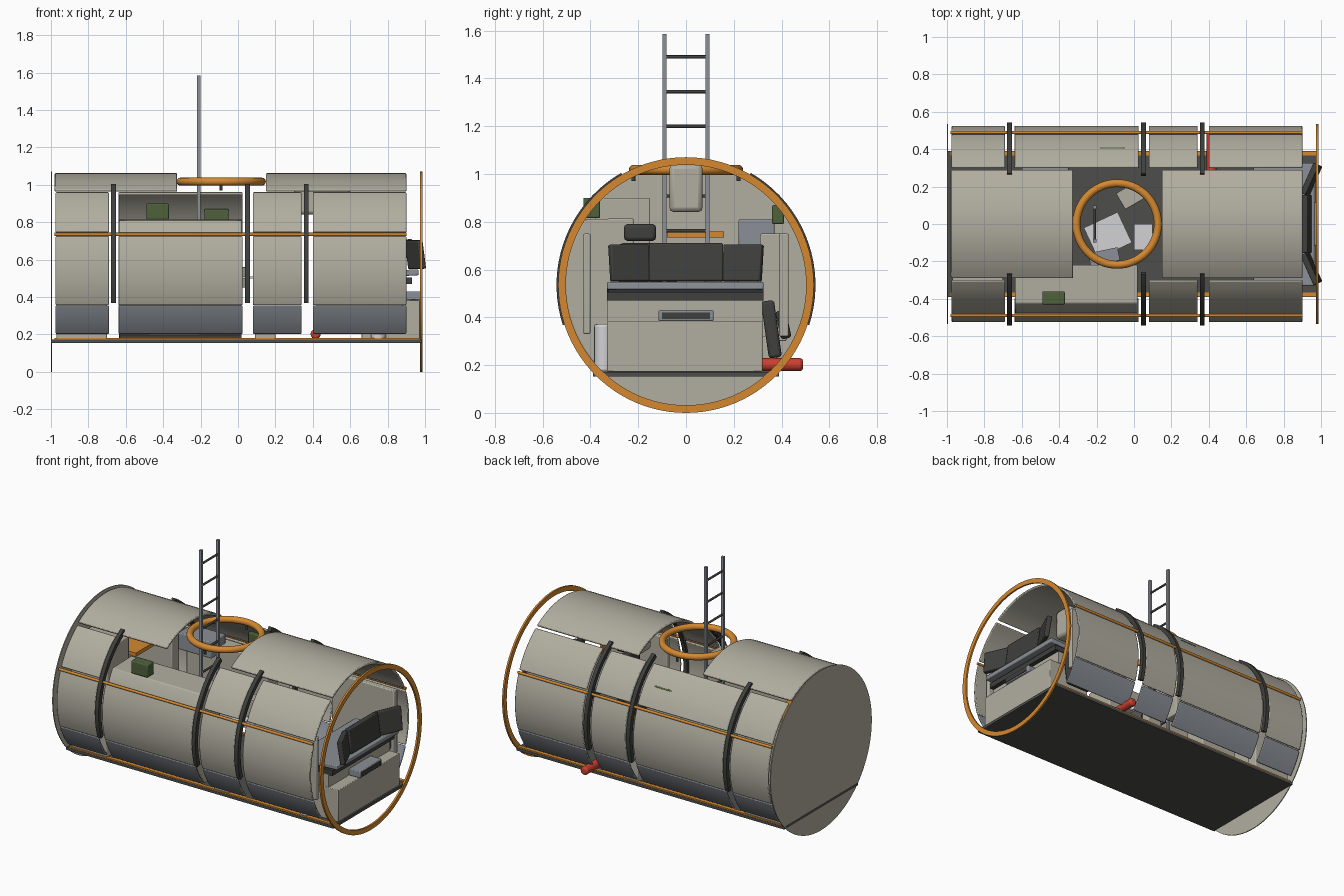
import bpy, bmesh, math
from mathutils import Matrix

if "Cube" in bpy.data.objects:
    bpy.data.objects.remove(bpy.data.objects["Cube"])

ZC = 0.535      # height of the capsule axis
made = []


def material(name, r, g, b):
    m = bpy.data.materials.new(name)
    m.use_nodes = True
    m.diffuse_color = (r, g, b, 1)
    m.node_tree.nodes["Principled BSDF"].inputs["Base Color"].default_value = (r, g, b, 1)
    return m


BEIGE = material("warm beige", 0.44, 0.42, 0.35)
ORANGE = material("orange", 0.66, 0.25, 0.03)
DARK = material("charcoal", 0.05, 0.05, 0.047)
FLOOR = material("floor grey", 0.075, 0.075, 0.07)
BLUE = material("blue grey", 0.26, 0.28, 0.31)
GREEN = material("olive green", 0.08, 0.12, 0.045)
RED = material("red", 0.6, 0.05, 0.03)
PALE = material("pale grey", 0.65, 0.65, 0.67)


def finish(name, bm, mat, bevel=0):
    bmesh.ops.recalc_face_normals(bm, faces=bm.faces)
    me = bpy.data.meshes.new(name)
    bm.to_mesh(me)
    bm.free()
    me.materials.append(mat)
    ob = bpy.data.objects.new(name, me)
    bpy.context.collection.objects.link(ob)
    if bevel:
        mod = ob.modifiers.new("Bevel", 'BEVEL')
        mod.width = bevel
        mod.segments = 2
        mod.limit_method = 'ANGLE'
        mod.angle_limit = math.radians(50)
    made.append(ob)
    return ob


def box(name, mat, x, y, z, bevel=0, rot=(0, 0, 0)):
    """Box from (low, high) pairs, turned about its own centre."""
    bm = bmesh.new()
    bmesh.ops.create_cube(bm, size=1)
    bmesh.ops.scale(bm, vec=(x[1] - x[0], y[1] - y[0], z[1] - z[0]), verts=bm.verts)
    ob = finish(name, bm, mat, bevel)
    ob.location = (sum(x) / 2, sum(y) / 2, sum(z) / 2)
    ob.rotation_euler = [math.radians(a) for a in rot]
    return ob


def rod(name, mat, radius, length, loc, axis='Z', bevel=0, segments=16):
    bm = bmesh.new()
    bmesh.ops.create_cone(bm, cap_ends=True, segments=segments, radius1=radius,
                          radius2=radius, depth=length)
    turn = {'X': Matrix.Rotation(math.pi / 2, 3, 'Y'),
            'Y': Matrix.Rotation(math.pi / 2, 3, 'X'), 'Z': Matrix.Identity(3)}[axis]
    bmesh.ops.rotate(bm, matrix=turn, verts=bm.verts)
    ob = finish(name, bm, mat, bevel)
    ob.location = loc
    return ob


def extrude_x(name, mat, profile, x, bevel=0):
    """Closed (y, z) profile extruded along x."""
    bm = bmesh.new()
    face = bm.faces.new([bm.verts.new((x[0], y, z)) for y, z in profile])
    new = bmesh.ops.extrude_face_region(bm, geom=[face])["geom"]
    bmesh.ops.translate(bm, vec=(x[1] - x[0], 0, 0),
                        verts=[v for v in new if isinstance(v, bmesh.types.BMVert)])
    return finish(name, bm, mat, bevel)


def arc(r, a0, a1, side=1):
    n = max(6, int(abs(a1 - a0) / 4))
    angles = [math.radians(a0 + (a1 - a0) * i / n) for i in range(n + 1)]
    return [(side * r * math.cos(a), ZC + r * math.sin(a)) for a in angles]


def shell(name, mat, x, a0, a1, r0, r1, side=1, bevel=0):
    return extrude_x(name, mat, arc(r1, a0, a1, side) + arc(r0, a1, a0, side), x, bevel)


# Floor and end bulkhead
box("floor_plate", FLOOR, (-1, 0.98), (-0.39, 0.39), (0.153, 0.172))
rod("end_bulkhead", BEIGE, 0.535, 0.006, (-0.997, 0, ZC), 'X', segments=96)

# Open-end ring
bm = bmesh.new()
rings = []
for x in (0.974, 0.986):
    for r in (0.503, 0.535):
        rings.append([bm.verts.new((x, r * math.cos(i * math.tau / 96), ZC + r * math.sin(i * math.tau / 96)))
                      for i in range(96)])
for a, b in ((0, 1), (1, 3), (3, 2), (2, 0)):
    for i in range(96):
        j = (i + 1) % 96
        bm.faces.new((rings[a][i], rings[a][j], rings[b][j], rings[b][i]))
finish("end_ring", bm, ORANGE)

# Shell panels in rows and bays
bays = [(-0.975, -0.69), (-0.64, 0.025), (0.08, 0.34), (0.40, 0.90)]
rows = [("lower", BLUE, -39.5, -20.5), ("middle", BEIGE, -20, 21.5), ("upper", BEIGE, 24, 54.5)]
for side, word in ((1, "left"), (-1, "right")):
    # the model faces -y, so these words only tell the two long walls apart
    wall = "back" if side > 0 else "front"
    for row, mat, a0, a1 in rows:
        for i, bay in enumerate(bays):
            if row == "upper" and wall == "front" and i == 1:
                continue
            shell(f"{wall}_{row}_panel_{i + 1}", mat, bay, a0, a1, 0.511, 0.525, side, 0.005)
    for i, x in enumerate((-0.665, 0.05, 0.365)):
        shell(f"{wall}_rib_{i + 1}", DARK, (x - 0.013, x + 0.013), -18, 60, 0.512, 0.542, side)
    rod(f"{wall}_rail", ORANGE, 0.009, 1.88, (-0.04, side * 0.489, 0.735), 'X')
    box(f"{wall}_floor_strip", ORANGE, (-0.98, 0.975), sorted((side * 0.365, side * 0.388)), (0.172, 0.18))
for i, x in enumerate(((-0.98, -0.325), (0.15, 0.90))):
    shell(f"roof_panel_{i + 1}", BEIGE, x, 56.5, 123.5, 0.511, 0.527, 1, 0.005)

# Hatch ring with its mounts
bpy.ops.mesh.primitive_torus_add(major_radius=0.218, minor_radius=0.021, major_segments=64,
                                 minor_segments=16, location=(-0.09, 0, 1.017))
hatch = bpy.context.object
hatch.name = "hatch_ring"
hatch.data.materials.append(ORANGE)
made.append(hatch)
for y in (-0.22, 0.22):
    rod("hatch_mount", DARK, 0.008, 0.04, (-0.09, y, 0.99))

# Ladder
for y in (-0.09, 0.09):
    box("ladder_rail", BLUE, (-0.219, -0.201), (y - 0.009, y + 0.009), (0.172, 1.585))
for i in range(9):
    rod("ladder_rung", DARK, 0.007, 0.18, (-0.21, 0, 1.49 - i * 0.1455), 'Y')

# Cabinets along the walls
front_cabinet = arc(0.505, -42, 33, -1) + [(-0.22, 0.815), (-0.22, 0.173)]
extrude_x("front_cabinet", BEIGE, front_cabinet, (-0.635, 0.02), 0.006)
box("green_case", GREEN, (-0.49, -0.37), (-0.43, -0.36), (0.815, 0.90), 0.006)
box("green_pouch", GREEN, (-0.18, -0.05), (0.36, 0.41), (0.79, 0.87), 0.006)
box("storage_locker", BEIGE, (-0.97, -0.70), (-0.38, -0.15), (0.175, 0.90), 0.006)
box("back_locker", BEIGE, (-0.97, -0.70), (0.30, 0.38), (0.175, 0.75), 0.006)
box("back_cabinet", BEIGE, (-0.6, 0.0), (0.31, 0.42), (0.30, 0.75), 0.006)
box("instrument_case", BLUE, (-0.6, -0.35), (0.22, 0.37), (0.70, 0.81), 0.006)
box("wall_shelf", ORANGE, (-0.95, -0.7), (-0.08, 0.16), (0.735, 0.76))
for y in (-0.35, 0.35):
    box("side_crate", BEIGE, (0.09, 0.2), (y - 0.03, y + 0.03), (0.172, 0.32), 0.005)
box("front_side_panel", BEIGE, (0.42, 0.88), (-0.43, -0.40), (0.33, 0.75), 0.006)
box("back_side_panel", BEIGE, (0.42, 0.88), (0.39, 0.43), (0.32, 0.75), 0.006)
rod("water_tank", PALE, 0.04, 0.2, (0.75, -0.345, 0.272), bevel=0.01)
box("ceiling_unit", BEIGE, (0.3, 0.6), (-0.07, 0.07), (0.84, 1.04), 0.02)

# Table and loose items below the hatch
box("table_top", PALE, (-0.24, -0.04), (-0.15, 0.03), (0.55, 0.57), 0, (0, 0, 25))
rod("table_leg", DARK, 0.02, 0.38, (-0.14, -0.06, 0.36))
box("loose_sheet", PALE, (0.0, 0.1), (-0.14, 0.0), (0.50, 0.51))
box("small_crate", BEIGE, (-0.08, 0.04), (0.10, 0.20), (0.45, 0.56), 0.004, (0, 0, 30))
box("blue_case", BLUE, (-0.24, -0.08), (-0.21, -0.14), (0.52, 0.6), 0, (0, 0, 12))

# Control desk
box("desk_base", BEIGE, (0.66, 0.972), (-0.33, 0.32), (0.172, 0.385), 0.004)
box("desk_back", BEIGE, (0.66, 0.90), (-0.33, 0.32), (0.385, 0.475))
box("desk_tray", DARK, (0.64, 0.93), (-0.33, 0.325), (0.47, 0.505))
box("desk_top", BLUE, (0.64, 0.965), (-0.33, 0.325), (0.508, 0.54), 0.006, (0, -3, 0))
box("drawer_handle", BLUE, (0.90, 0.982), (-0.115, 0.115), (0.385, 0.43), 0.005)
box("handle_grip", DARK, (0.98, 0.986), (-0.10, 0.10), (0.393, 0.42))
box("middle_screen", DARK, (0.905, 0.94), (-0.155, 0.155), (0.55, 0.71), 0.006, (0, -8, 0))
for side in (-1, 1):
    box("side_screen", DARK, (0.932, 0.964), sorted((side * 0.15, side * 0.325)), (0.55, 0.705),
        0.006, (0, -8, -24 * side))

# Seats
box("seat_headrest", DARK, (0.55, 0.61), (-0.26, -0.125), (0.72, 0.79), 0.015)
box("seat_back", DARK, (0.53, 0.58), (-0.28, -0.10), (0.40, 0.71), 0.015)
box("seat_cushion", DARK, (0.45, 0.62), (-0.28, -0.10), (0.33, 0.39), 0.015)
box("folded_seat", DARK, (0.68, 0.86), (0.33, 0.385), (0.23, 0.47), 0.012, (8, 0, 0))
box("folded_backrest", DARK, (0.68, 0.86), (0.385, 0.43), (0.31, 0.43), 0.012, (12, 0, 0))

# Extinguisher poking out through the wall gap
rod("extinguisher", RED, 0.027, 0.22, (0.415, 0.38, 0.202), 'Y', 0.012)

# Smooth curved surfaces, keep hard edges
bpy.ops.object.select_all(action='DESELECT')
for ob in made:
    ob.select_set(True)
bpy.context.view_layer.objects.active = made[0]
bpy.ops.object.shade_smooth_by_angle(angle=math.radians(35))
